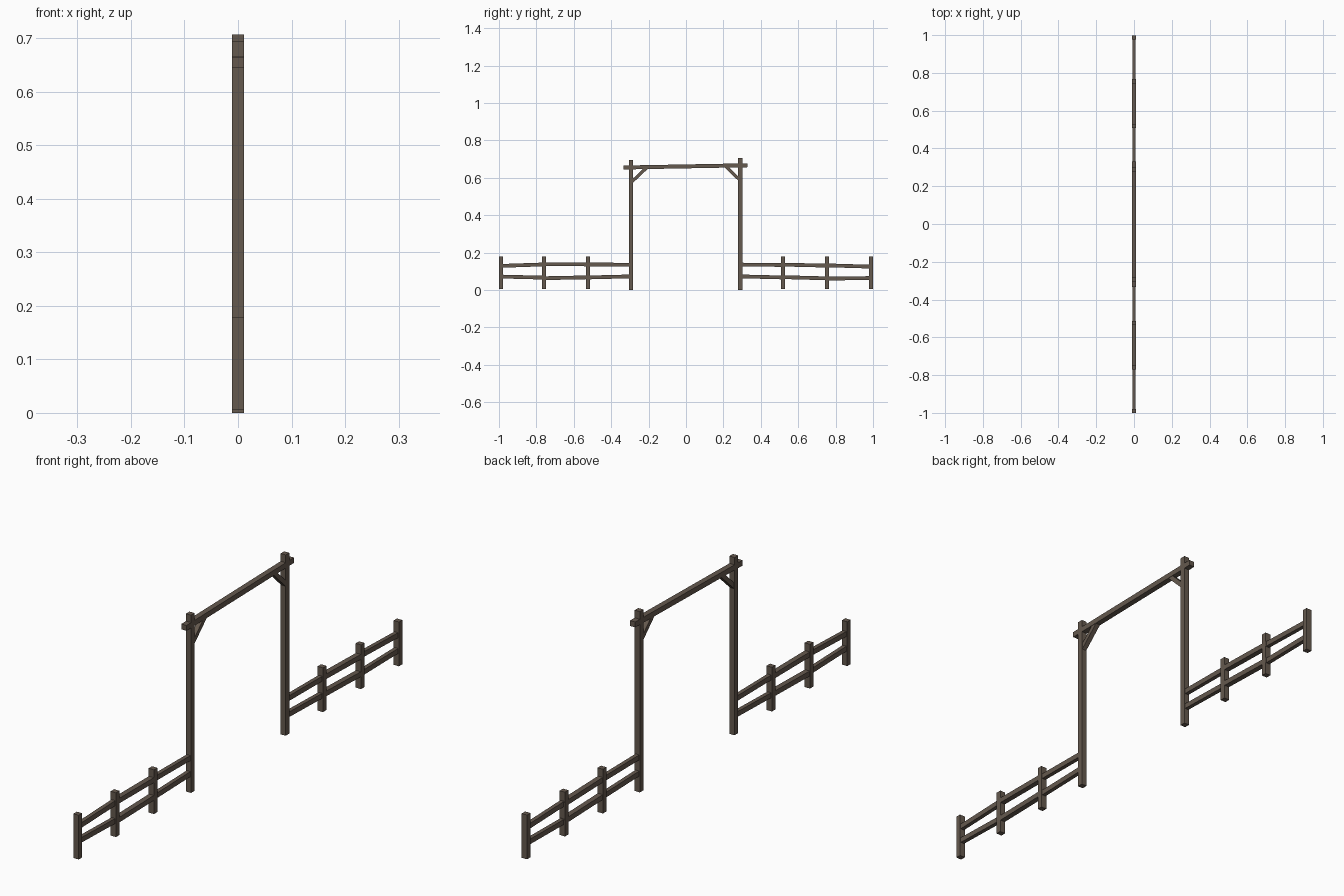
import bpy, bmesh, math
from mathutils import Matrix, Vector

if "Cube" in bpy.data.objects:
    bpy.data.objects.remove(bpy.data.objects["Cube"])

wood = bpy.data.materials.new("weathered_brown_wood")
wood.diffuse_color = (0.130, 0.100, 0.077, 1)
wood.use_nodes = True
wood.node_tree.nodes["Principled BSDF"].inputs["Base Color"].default_value = wood.diffuse_color


def beam(name, a, b, width, thick, x=0.0):
    """Box timber running between two (y, z) points; width is along x."""
    a, b = Vector((x, *a)), Vector((x, *b))
    d = b - a
    bm = bmesh.new()
    bmesh.ops.create_cube(bm, size=1)
    bmesh.ops.scale(bm, vec=(width, d.length, thick), verts=bm.verts)
    turn = Matrix.Rotation(math.atan2(d.z, d.y), 4, 'X')
    bmesh.ops.transform(bm, matrix=Matrix.Translation((a + b) / 2) @ turn, verts=bm.verts)
    mesh = bpy.data.meshes.new(name)
    bm.to_mesh(mesh)
    bm.free()
    mesh.materials.append(wood)
    ob = bpy.data.objects.new(name, mesh)
    bpy.context.collection.objects.link(ob)
    return ob


# Tall gate posts
beam("gate_post_left", (-0.295, 0.0), (-0.295, 0.695), 0.022, 0.022)
beam("gate_post_right", (0.290, 0.0), (0.290, 0.707), 0.022, 0.022)

# Lintel across the top, slightly tilted
beam("lintel", (-0.334, 0.655), (0.330, 0.667), 0.022, 0.021)

# Diagonal corner braces
beam("brace_left", (-0.297, 0.572), (-0.208, 0.656), 0.019, 0.017)
beam("brace_right", (0.292, 0.584), (0.210, 0.664), 0.019, 0.017)

# Short fence posts
for i, y in enumerate((-0.990, -0.760, -0.525, 0.519, 0.754, 0.988)):
    beam(f"fence_post_{i + 1}", (y, 0.005), (y, 0.178), 0.023, 0.021)

# Fence rails: (y start, y end, upper z start/end, lower z start/end, width)
spans = [
    (-0.990, -0.755, 0.129, 0.137, 0.072, 0.066, 0.016),
    (-0.767, -0.518, 0.138, 0.137, 0.063, 0.068, 0.021),
    (-0.530, -0.290, 0.137, 0.135, 0.067, 0.073, 0.016),
    (0.287, 0.524, 0.136, 0.134, 0.073, 0.067, 0.016),
    (0.513, 0.767, 0.136, 0.130, 0.069, 0.062, 0.021),
    (0.749, 0.988, 0.132, 0.125, 0.061, 0.064, 0.016),
]
for i, (y0, y1, u0, u1, l0, l1, w) in enumerate(spans):
    beam(f"upper_rail_{i + 1}", (y0, u0), (y1, u1), w, 0.020)
    beam(f"lower_rail_{i + 1}", (y0, l0), (y1, l1), w, 0.020)
